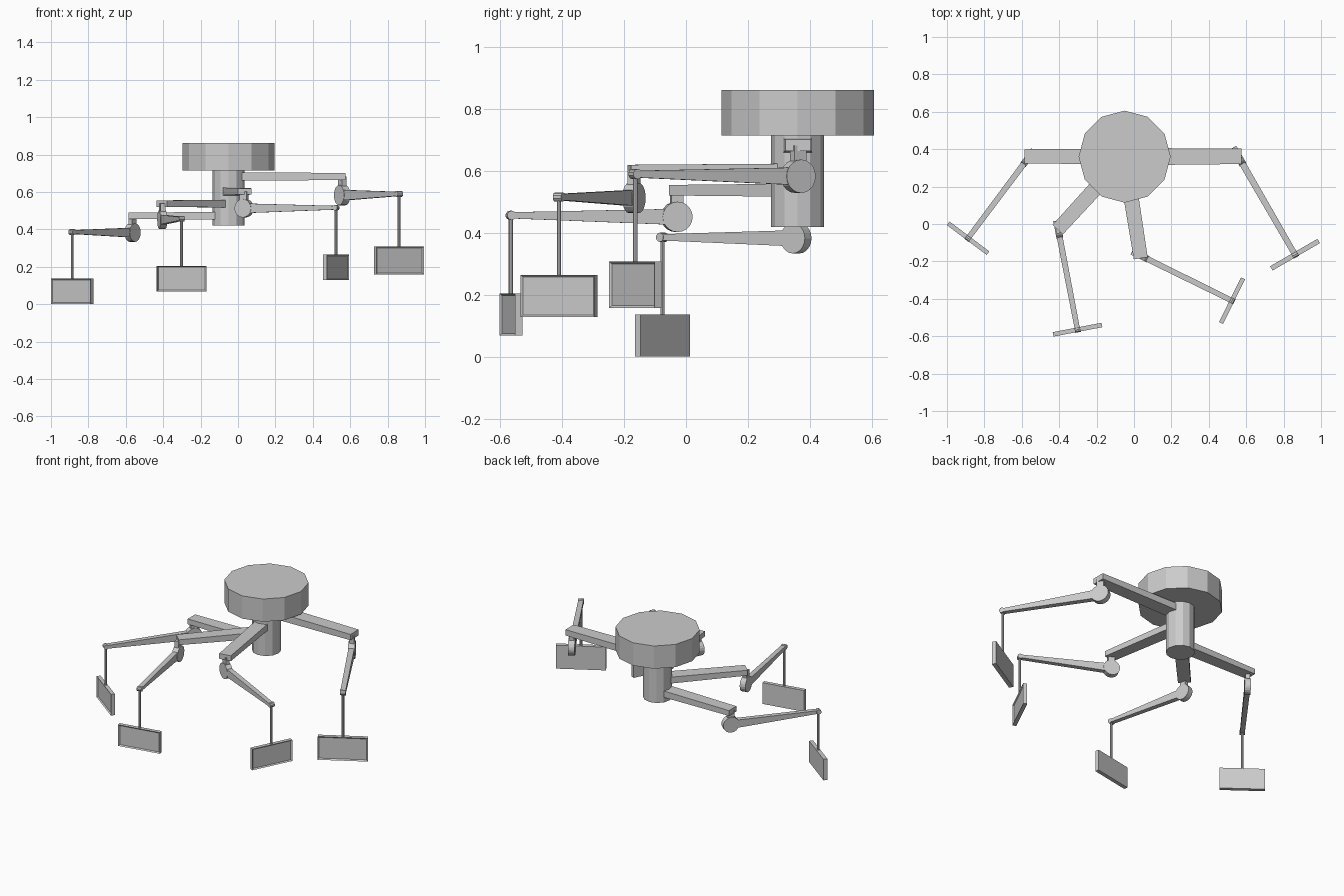
import bpy, bmesh, math
from mathutils import Vector, Matrix

cube = bpy.data.objects.get("Cube")
if cube:
    bpy.data.objects.remove(cube, do_unlink=True)

GREY = (0.6, 0.6, 0.6, 1)
grey = bpy.data.materials.new("plain grey")
grey.use_nodes = True
grey.diffuse_color = GREY
grey.node_tree.nodes["Principled BSDF"].inputs["Base Color"].default_value = GREY


def finish(name, bm, matrix):
    bmesh.ops.recalc_face_normals(bm, faces=bm.faces)
    mesh = bpy.data.meshes.new(name)
    bm.to_mesh(mesh)
    bm.free()
    mesh.materials.append(grey)
    ob = bpy.data.objects.new(name, mesh)
    ob.matrix_world = matrix
    bpy.context.collection.objects.link(ob)
    return ob


def cylinder(name, pos, radius, depth, sides, heading=None):
    """Upright cylinder, or one lying across the given heading."""
    bm = bmesh.new()
    bmesh.ops.create_cone(bm, cap_ends=True, segments=sides,
                          radius1=radius, radius2=radius, depth=depth)
    m = Matrix.Translation(pos)
    if heading is not None:
        m = m @ Matrix.Rotation(heading, 4, 'Z') @ Matrix.Rotation(math.pi / 2, 4, 'X')
    return finish(name, bm, m)


def box(name, pos, size, heading):
    bm = bmesh.new()
    bmesh.ops.create_cube(bm, size=1)
    bmesh.ops.scale(bm, vec=size, verts=bm.verts)
    return finish(name, bm, Matrix.Translation(pos) @ Matrix.Rotation(heading, 4, 'Z'))


def beam(name, start, end, size_start, size_end):
    """Box between two points, tapering in width and height."""
    d = end - start
    bm = bmesh.new()
    bmesh.ops.create_cube(bm, size=1)
    for v in bm.verts:
        w, h = size_end if v.co.x > 0 else size_start
        v.co = Vector(((v.co.x + 0.5) * d.length, v.co.y * w, v.co.z * h))
    turn = Matrix.Rotation(math.atan2(d.y, d.x), 4, 'Z')
    tilt = Matrix.Rotation(-math.asin(d.z / d.length), 4, 'Y')
    return finish(name, bm, Matrix.Translation(start) @ turn @ tilt)


def panel(name, pos, size, heading, border):
    """Screen slab with a shallow recess in its outward face."""
    bm = bmesh.new()
    bmesh.ops.create_cube(bm, size=1)
    bmesh.ops.scale(bm, vec=size, verts=bm.verts)
    bm.normal_update()
    front = [f for f in bm.faces if f.normal.x > 0.9]
    bmesh.ops.inset_region(bm, faces=front, thickness=border)
    bmesh.ops.translate(bm, vec=(-0.007, 0, 0), verts=front[0].verts)
    return finish(name, bm, Matrix.Translation(pos) @ Matrix.Rotation(heading, 4, 'Z'))


# Ceiling hub and column
HUB = Vector((-0.05, 0.36, 0))
cylinder("ceiling_hub", HUB + Vector((0, 0, 0.788)), 0.246, 0.146, 12)
cylinder("column", HUB + Vector((0, 0, 0.57)), 0.085, 0.30, 12)

# Each arm: arm end, arm height, elbow, wrist, panel centre height, scale
ARMS = {
    "left_side": ((0.575, 0.362), 0.683, (0.557, 0.362, 0.583), (0.861, -0.164, 0.59), 0.233, 1.1),
    "left_front": ((0.036, -0.183), 0.603, (0.033, -0.168, 0.513), (0.524, -0.41, 0.516), 0.197, 1),
    "right_front": ((-0.408, -0.03), 0.538, (-0.405, -0.03, 0.452), (-0.302, -0.565, 0.457), 0.137, 1),
    "right_side": ((-0.585, 0.362), 0.473, (-0.564, 0.355, 0.383), (-0.887, -0.076, 0.386), 0.0695, 1),
}
for side, (end, level, elbow, wrist, panel_z, s) in ARMS.items():
    elbow, wrist = Vector(elbow), Vector(wrist)
    run = wrist - elbow
    heading = math.atan2(run.y, run.x)

    # Upper arm from the column, with the post and disc of the elbow below it
    beam(side + "_upper_arm", HUB + Vector((0, 0, level)), Vector((*end, level)),
         (0.084 * s, 0.042 * s), (0.075 * s, 0.034 * s))
    post_height = level - elbow.z
    box(side + "_elbow_post", elbow + Vector((0, 0, post_height / 2)),
        (0.04 * s, 0.026 * s, post_height), heading)
    cylinder(side + "_elbow_disc", elbow, 0.049 * s, 0.036 * s, 20, heading)

    # Forearm and wrist
    beam(side + "_forearm", elbow, wrist, (0.032 * s, 0.052 * s), (0.028 * s, 0.02 * s))
    cylinder(side + "_wrist", wrist, 0.015 * s, 0.03 * s, 10, heading)

    # Hanging rod and panel
    size = (0.024 * s, 0.266 * s, 0.136 * s)
    top = panel_z + size[2] / 2
    cylinder(side + "_rod", Vector((wrist.x, wrist.y, (wrist.z + top) / 2)),
             0.007 * s, wrist.z - top, 8)
    panel(side + "_panel", Vector((wrist.x, wrist.y, panel_z)), size, heading, 0.01 * s)
